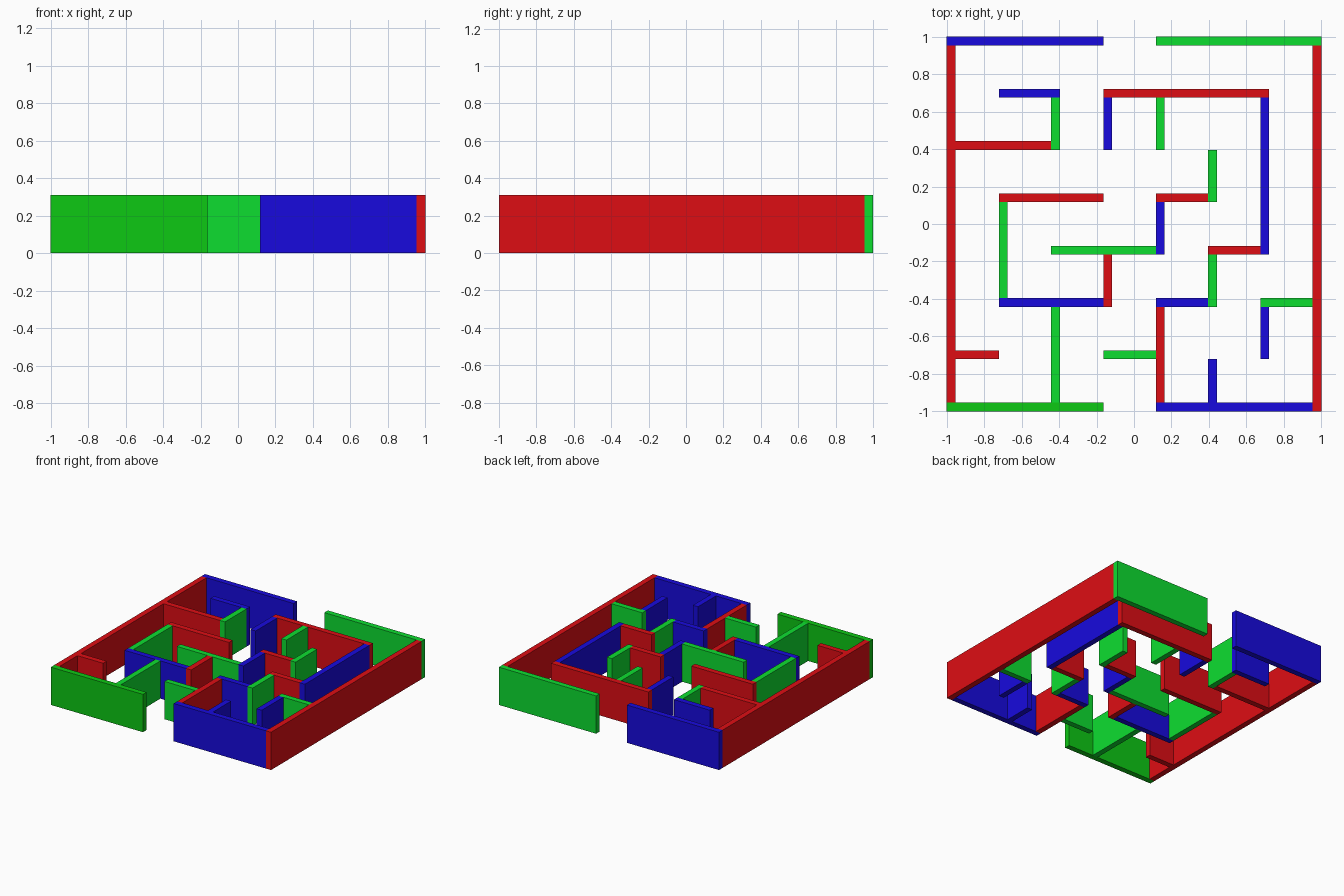
import bpy

if "Cube" in bpy.data.objects:
    bpy.data.objects.remove(bpy.data.objects["Cube"])

T = 2 / 43            # wall thickness
CELL = 6 * T          # maze grid spacing
HEIGHT = 0.31
E = 1 / 6             # one wall thickness, in cells

COLOURS = {"red": (0.73, 0.004, 0.007, 1), "blue": (0.009, 0.003, 0.73, 1),
           "green": (0.004, 0.73, 0.03, 1), "dark_green": (0.004, 0.58, 0.007, 1)}
mats = {}
for name, rgba in COLOURS.items():
    mats[name] = bpy.data.materials.new(name)
    mats[name].diffuse_color = rgba


def wall(name, colour, line, start, end, along_x):
    """Straight wall on a grid line, running from start to end (in cells)."""
    length = (end - start) * CELL
    along = -1 + (start + end) / 2 * CELL
    across = -1 + line * CELL + T / 2
    loc = (along, across) if along_x else (across, along)
    size = (length, T) if along_x else (T, length)
    bpy.ops.mesh.primitive_cube_add(size=1, location=(*loc, HEIGHT / 2))
    ob = bpy.context.object
    ob.name = name
    ob.scale = (*size, HEIGHT)
    bpy.ops.object.transform_apply(location=False, rotation=False, scale=True)
    ob.data.materials.append(mats[colour])


# Outer walls, with an opening at front and back
wall("front_left_wall", "dark_green", 0, 0, 3, True)
wall("front_right_wall", "blue", 0, 4, 7, True)
wall("back_left_wall", "blue", 7, 0, 3, True)
wall("back_right_wall", "green", 7, 4, 7 + E, True)
wall("left_wall", "red", 0, E, 7, False)
wall("right_wall", "red", 7, 0, 7, False)

# Inner walls running left to right: colour, grid row, start, end
cross_walls = [
    ("red", 1, E, 1), ("green", 1, 3, 4),
    ("blue", 2, 1, 3), ("blue", 2, 4, 5), ("green", 2, 6, 7),
    ("green", 3, 2, 4), ("red", 3, 5, 6),
    ("red", 4, 1, 3), ("red", 4, 4, 5),
    ("red", 5, E, 2),
    ("blue", 6, 1, 2 + E), ("red", 6, 3, 6 + E),
]
for c, row, a, b in cross_walls:
    wall("inner_cross_wall", c, row, a, b, True)

# Inner walls running front to back: colour, grid column, start, end
long_walls = [
    ("green", 1, 2 + E, 4),
    ("green", 2, E, 2), ("green", 2, 5, 6),
    ("red", 3, 2, 3), ("blue", 3, 5, 6),
    ("red", 4, E, 2), ("blue", 4, 3, 4), ("green", 4, 5, 6),
    ("blue", 5, E, 1), ("green", 5, 2, 3), ("green", 5, 4, 5),
    ("blue", 6, 1, 2), ("blue", 6, 3, 6),
]
for c, col, a, b in long_walls:
    wall("inner_long_wall", c, col, a, b, False)

for m in bpy.data.materials:
    if m.users and not m.is_grease_pencil:
        m.use_nodes = True
        m.node_tree.nodes["Principled BSDF"].inputs["Base Color"].default_value = m.diffuse_color
